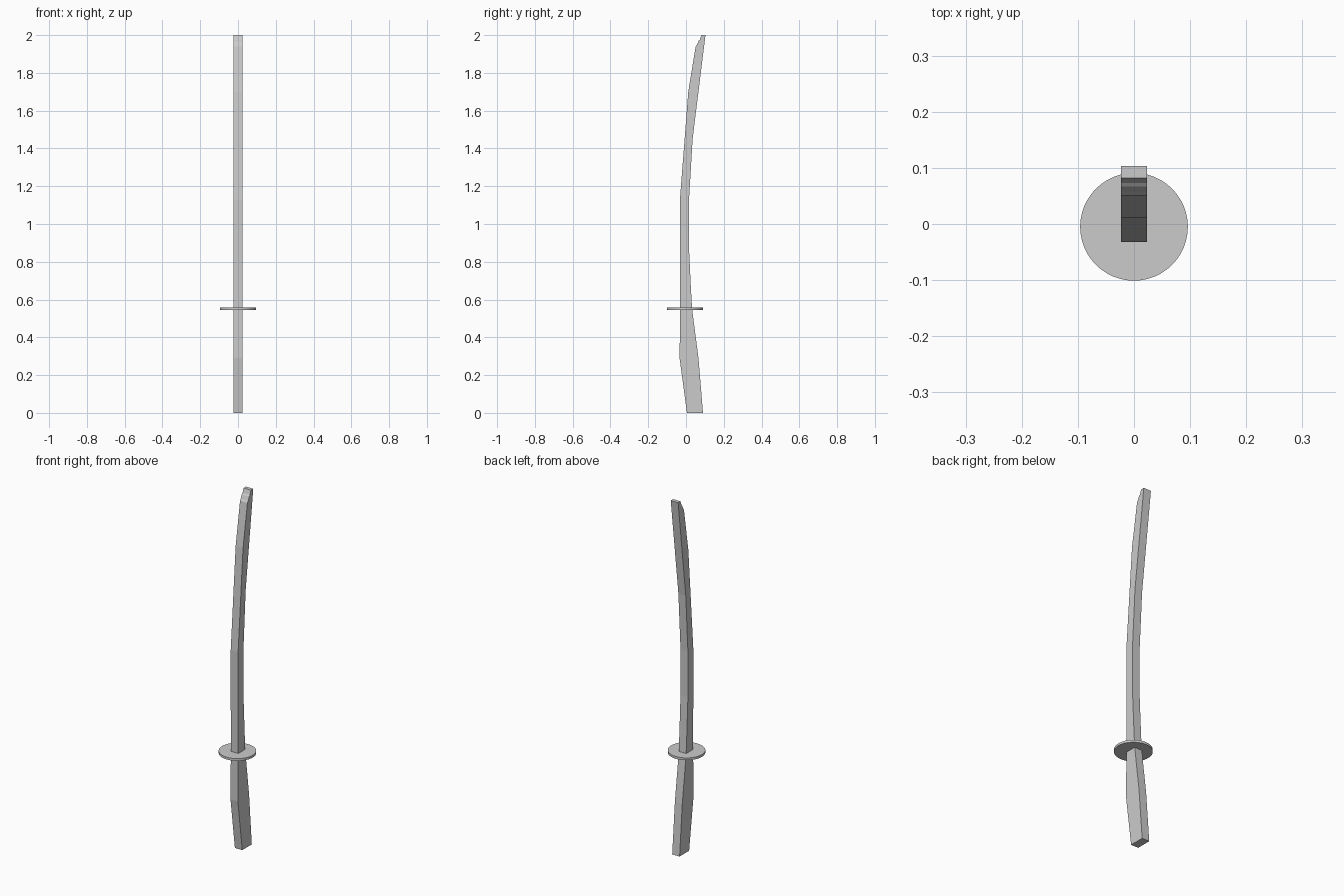
import bpy, bmesh

if "Cube" in bpy.data.objects:
    bpy.data.objects.remove(bpy.data.objects["Cube"])

HALF_W = 0.023


def extrude_profile(name, pts):
    """Extrude a side profile of (y, z) points across the x width."""
    bm = bmesh.new()
    face = bm.faces.new([bm.verts.new((-HALF_W, y, z)) for y, z in pts])
    ext = bmesh.ops.extrude_face_region(bm, geom=[face])
    verts = [v for v in ext["geom"] if isinstance(v, bmesh.types.BMVert)]
    bmesh.ops.translate(bm, verts=verts, vec=(2 * HALF_W, 0, 0))
    bmesh.ops.recalc_face_normals(bm, faces=bm.faces)
    mesh = bpy.data.meshes.new(name)
    bm.to_mesh(mesh)
    bm.free()
    obj = bpy.data.objects.new(name, mesh)
    bpy.context.collection.objects.link(obj)
    return obj


# Handle, flaring back towards the pommel
extrude_profile("handle", [
    (0.005, 0), (0.09, 0), (0.066, 0.29), (0.032, 0.552),
    (-0.031, 0.552), (-0.034, 0.29)])

# Curved blade with a stepped tip
back = [(0.032, 0.552), (0.025, 0.68), (0.016, 0.87), (0.016, 1.13),
        (0.035, 1.45), (0.103, 2.0)]
tip = [(0.082, 2.0), (0.073, 1.975), (0.067, 1.97), (0.058, 1.95),
       (0.051, 1.94)]
front = [(0.012, 1.70), (-0.032, 1.13), (-0.032, 0.87), (-0.031, 0.552)]
extrude_profile("blade", back + tip + front)

# Round guard
bpy.ops.mesh.primitive_cylinder_add(
    vertices=48, radius=0.096, depth=0.013, location=(0, -0.005, 0.552))
guard = bpy.context.object
guard.name = "guard"
bpy.ops.object.shade_smooth_by_angle()
